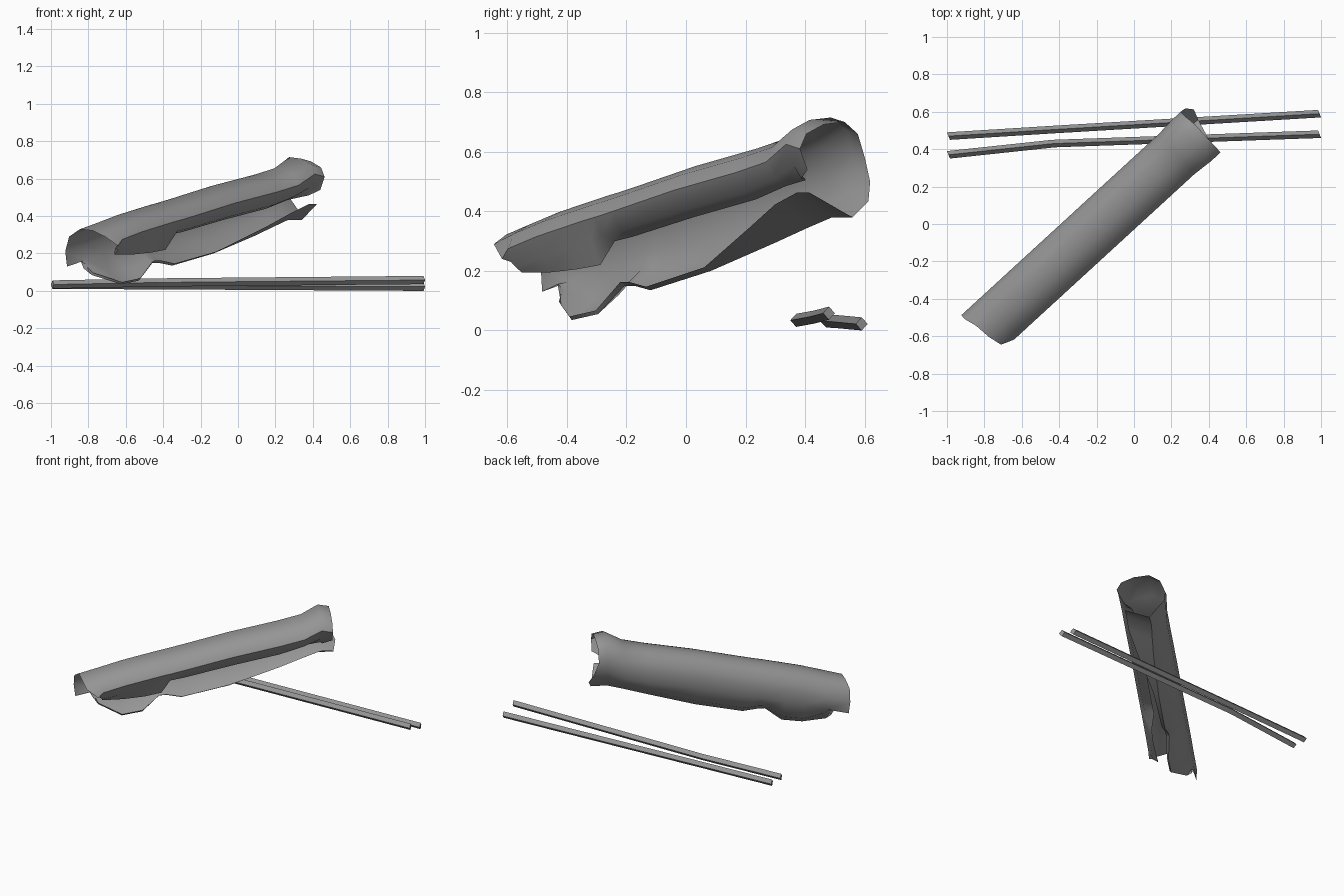
import bpy, bmesh
from mathutils import Vector

U = Vector((0.737, 0.676, 0))    # along the log
V = Vector((0.676, -0.737, 0))   # across the log
grey = bpy.data.materials.new("dark_grey")
grey.diffuse_color = (0.3, 0.3, 0.3, 1)


def finish(name, bm):
    bmesh.ops.recalc_face_normals(bm, faces=bm.faces[:])
    me = bpy.data.meshes.new(name)
    bm.to_mesh(me)
    bm.free()
    me.materials.append(grey)
    ob = bpy.data.objects.new(name, me)
    bpy.context.collection.objects.link(ob)
    bpy.ops.object.select_all(action='DESELECT')
    ob.select_set(True)
    bpy.context.view_layer.objects.active = ob
    bpy.ops.object.shade_smooth_by_angle(angle=0.9)
    return ob


def loft(bm, rows, closed):
    rings = [[bm.verts.new(p) for p in r] for r in rows]
    n = len(rings[0])
    for a, b in zip(rings, rings[1:]):
        for i in range(n if closed else n - 1):
            j = (i + 1) % n
            bm.faces.new((a[i], a[j], b[j], b[i]))
    return rings


# Hollow bark shell: (across, drop from ridge), near side over the top to far side
ARCH = [(-0.01, -0.145), (0.022, -0.09), (-0.005, -0.04), (-0.08, -0.008),
        (-0.17, 0), (-0.235, -0.04), (-0.265, -0.12), (-0.262, -0.2)]
# station, ridge height, near edge (across, drop), bottom edge (across, drop), flap width
STATIONS = [
    (-0.96, 0.330, -0.04, -0.12, -0.25, -0.21, 0.01),
    (-0.86, 0.365, -0.04, -0.17, -0.22, -0.28, 0.01),
    (-0.72, 0.405, -0.04, -0.21, -0.14, -0.37, 0.01),
    (-0.59, 0.435, -0.04, -0.23, -0.14, -0.38, 0.01),
    (-0.48, 0.460, -0.05, -0.24, -0.16, -0.31, 0.02),
    (-0.43, 0.470, -0.07, -0.17, -0.16, -0.32, 0.02),
    (-0.34, 0.490, -0.07, -0.175, -0.15, -0.355, 0.02),
    (-0.04, 0.560, -0.07, -0.18, -0.15, -0.36, 0.03),
    (0.27, 0.620, -0.07, -0.18, -0.16, -0.325, 0.11),
    (0.42, 0.655, -0.07, -0.17, -0.17, -0.31, 0.15),
    (0.53, 0.715, -0.06, -0.21, -0.18, -0.335, 0.16),
    (0.60, 0.700, -0.03, -0.19, -0.18, -0.32, 0.16),
]
# Ragged shifts of the two broken ends
START = [0.10, 0.08, 0.07, 0.0, -0.02, -0.03, -0.05, -0.05, -0.04, 0.05, 0.07, 0.08]
END = [-0.06, 0, 0, 0, 0, 0.0, -0.01, -0.01, 0.02, 0.05, 0.03, -0.01]
rows = []
for k, (u, top, ev, ed, bv, bd, fl) in enumerate(STATIONS):
    flare = 1.06 if k >= len(STATIONS) - 2 else 1.0
    sec = [(ev, ed)] + [((v + 0.125) * flare - 0.125, d) for v, d in ARCH]
    sec[1] = (sec[1][0], max(ed + 0.02, -0.16))
    rise = 0.012 + max(0, fl - 0.03) * 0.55
    sec += [(min(bv, -0.235), bd * 0.83), (bv, bd), (bv + fl, bd + rise)]
    shift = START if k == 0 else END if k == len(STATIONS) - 1 else [0] * 12
    rows.append([U * (u + s) + V * v + Vector((0, 0, top + d))
                 for (v, d), s in zip(sec, shift)])
bm = bmesh.new()
loft(bm, rows, False)
finish("bark_shell", bm)


# Long diamond-section sticks lying below
def stick(name, path):
    diamond = [(-0.02, 0), (0, 0.022), (0.02, 0), (0, -0.022)]
    bm = bmesh.new()
    rings = loft(bm, [[(x - dy * 0.4, y + dy, z + dz) for dy, dz in diamond]
                      for x, y, z in path], True)
    bm.faces.new(rings[0])
    bm.faces.new(rings[-1])
    ob = finish(name, bm)
    ob.data.shade_flat()


stick("back_stick", [(-0.992, 0.47, 0.032), (-0.43, 0.505, 0.03), (0.992, 0.59, 0.022)])
stick("front_stick", [(-0.992, 0.37, 0.034), (-0.43, 0.43, 0.045), (0.992, 0.48, 0.058)])
